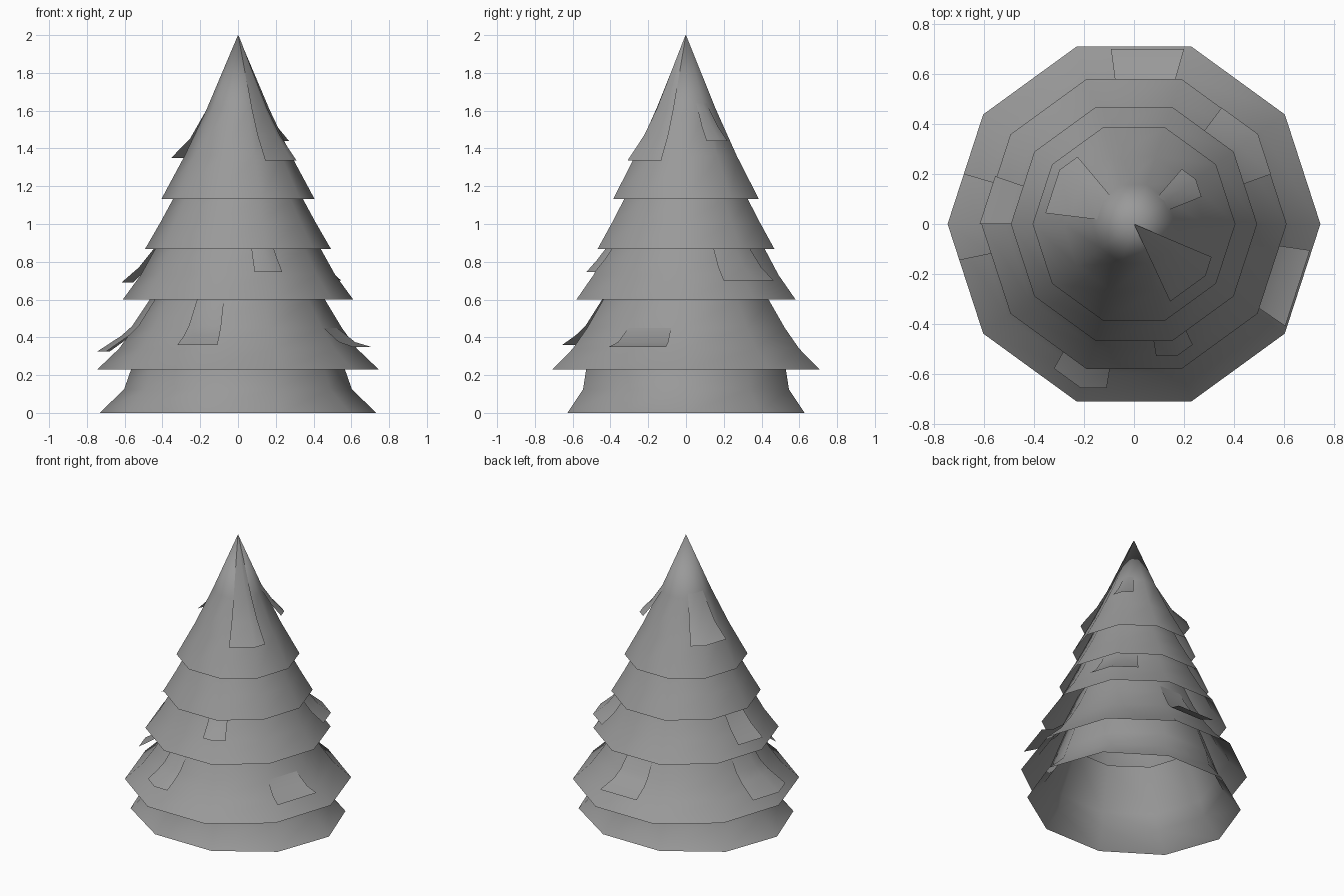
import bpy, bmesh
from math import cos, sin, radians

if "Cube" in bpy.data.objects:
    bpy.data.objects.remove(bpy.data.objects["Cube"])

STEP = 36  # ten-sided tiers

grey = bpy.data.materials.new("dark_grey")
grey.diffuse_color = (.32, .32, .32, 1)
grey.use_nodes = True
grey.node_tree.nodes["Principled BSDF"].inputs["Base Color"].default_value = grey.diffuse_color


def ring_scale(a):
    """Distance factor of a decagon outline at angle a (corner = 1)."""
    off = (a % STEP) - STEP / 2
    return cos(radians(STEP / 2)) / cos(radians(off))


def sheet(name, profile, angles, closed=False):
    """Sweep a profile of (rx, z) or (rx, z, ry) around z over the given angles."""
    bm = bmesh.new()
    rows = []
    for p in profile:
        rx, z = p[0], p[1]
        ry = p[2] if len(p) > 2 else rx
        rows.append([bm.verts.new((rx * ring_scale(a) * cos(radians(a)),
                                   ry * ring_scale(a) * sin(radians(a)), z)) for a in angles])
    n = len(angles)
    for lo, hi in zip(rows, rows[1:]):
        for i in range(n if closed else n - 1):
            j = (i + 1) % n
            bm.faces.new((lo[i], lo[j], hi[j], hi[i]))
    bmesh.ops.remove_doubles(bm, verts=bm.verts, dist=1e-5)
    for f in bm.faces:
        f.smooth = True
    me = bpy.data.meshes.new(name)
    bm.to_mesh(me)
    bm.free()
    me.materials.append(grey)
    ob = bpy.data.objects.new(name, me)
    bpy.context.collection.objects.link(ob)
    return ob


def flap(name, profile, a0, a1):
    """Loose bough panel, folded wherever it crosses a tier corner."""
    corners = [a for a in range(-360, 361, STEP) if a0 < a < a1]
    sheet(name, profile, [a0] + corners + [a1])


# Tiers, listed rim first; upper ends run on inside the tier above
tiers = {
    "bottom_tier": [(.732, 0, .66), (.603, .125, .573), (.566, .23, .556), (.45, .53)],
    "second_tier": [(.745, .23), (.63, .34), (.55, .45), (.46, .6), (.37, .8)],
    "third_tier": [(.61, .6), (.515, .73), (.437, .87), (.34, 1.07)],
    "fourth_tier": [(.492, .868), (.41, 1.01), (.345, 1.13), (.25, 1.33)],
    "top_tier": [(.405, 1.133), (.283, 1.36), (.165, 1.61), (0, 2.0)],
}
for name, prof in tiers.items():
    sheet(name, prof, range(0, 360, STEP), closed=True)


# Loose boughs on the second tier
def low(r, z):
    return [(r, z), (.615, .41), (.56, .46), (.467, .6), (.43, .67)]


flap("low_bough_back", low(.736, .36), 74, 97.5)
flap("low_bough_front", low(.689, .36), -119, -99.5)
flap("low_bough_left", low(.745, .325), 163.5, 191.7)
flap("low_bough_right", [(.737, .35), (.65, .375), (.55, .45), (.51, .485)], -34, -8.5)


# Loose boughs on the third tier
def mid(r, z):
    return [(r, z), (.525, .77), (.445, .87), (.41, .93)]


flap("mid_bough_right", mid(.612, .70), 20, 53)
flap("mid_bough_left", mid(.617, .69), 161, 180)
flap("mid_bough_front", [(.555, .745), (.495, .81), (.447, .87), (.41, .93)], -80.5, -64)

# Loose boughs on the top tier
flap("top_bough_left", [(.368, 1.35), (.265, 1.45), (.17, 1.61), (.14, 1.66)], 130, 173)
flap("top_bough_back", [(.305, 1.44), (.235, 1.515), (.17, 1.61), (.14, 1.66)], 22, 49)
flap("top_bough_front", [(.353, 1.335), (.252, 1.47), (.176, 1.61), (.003, 2.0)], -65, -23)
